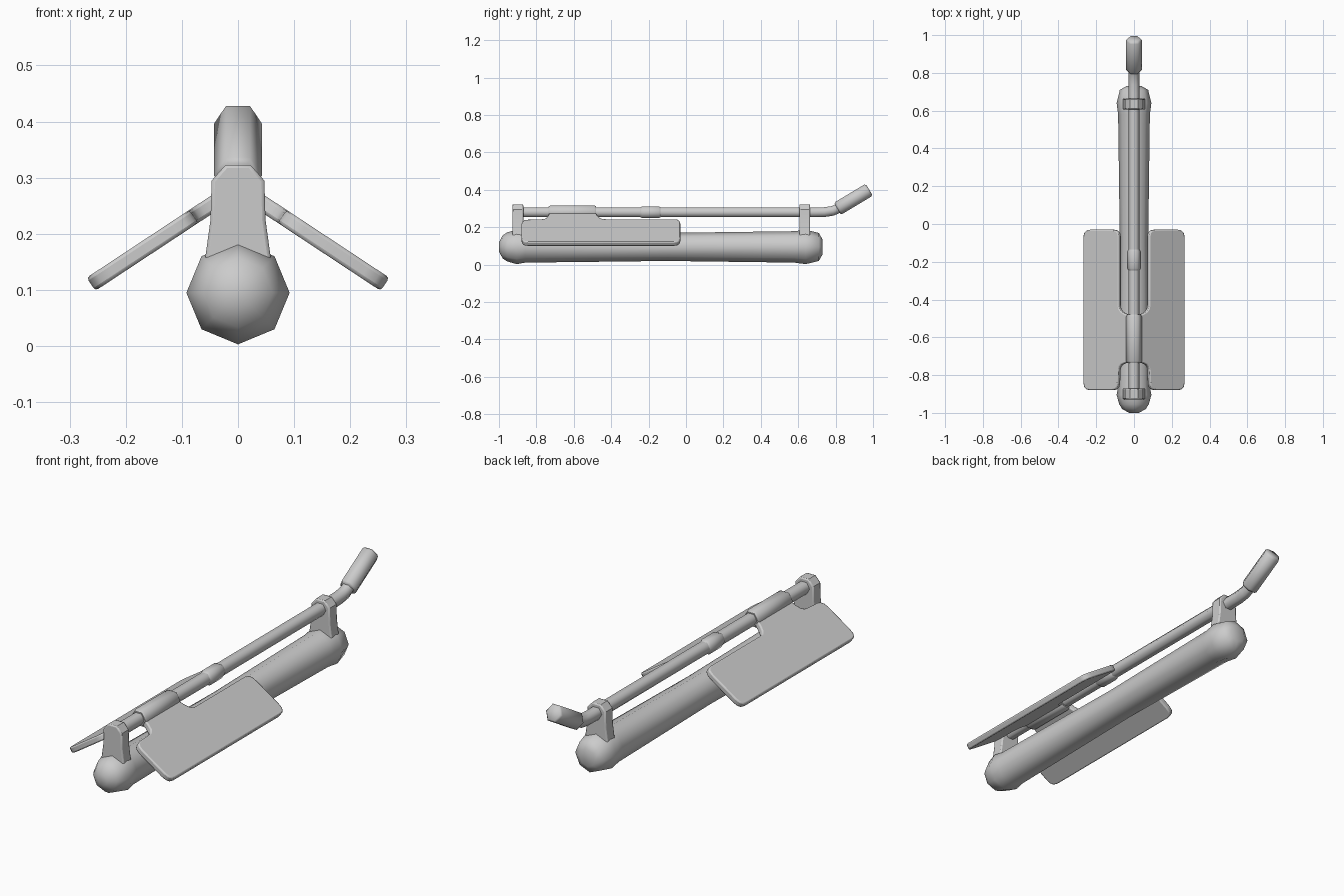
import bpy, bmesh, math
from mathutils import Vector

if "Cube" in bpy.data.objects:
    bpy.data.objects.remove(bpy.data.objects["Cube"])


def finish(name, bm, angle=35):
    bmesh.ops.recalc_face_normals(bm, faces=bm.faces)
    mesh = bpy.data.meshes.new(name)
    bm.to_mesh(mesh)
    bm.free()
    ob = bpy.data.objects.new(name, mesh)
    bpy.context.collection.objects.link(ob)
    bpy.ops.object.select_all(action='DESELECT')
    bpy.context.view_layer.objects.active = ob
    ob.select_set(True)
    bpy.ops.object.shade_smooth_by_angle(angle=math.radians(angle))
    return ob


def sweep(name, path, sides, phase=0.0, angle=62):
    """Capped round section swept along (y, z, radius) points in the x=0 plane."""
    bm = bmesh.new()
    pts = [Vector((0, y, z)) for y, z, r in path]
    rings = []
    for i, (y, z, r) in enumerate(path):
        t = (pts[min(i + 1, len(pts) - 1)] - pts[max(i - 1, 0)]).normalized()
        up = Vector((0, -t.z, t.y))
        ring = []
        for k in range(sides):
            a = phase + 2 * math.pi * k / sides
            ring.append(bm.verts.new(pts[i] + Vector((1, 0, 0)) * r * math.cos(a) + up * r * math.sin(a)))
        rings.append(ring)
    for a, b in zip(rings, rings[1:]):
        for k in range(sides):
            n = (k + 1) % sides
            bm.faces.new((a[k], a[n], b[n], b[k]))
    bm.faces.new(rings[0])
    bm.faces.new(rings[-1])
    return finish(name, bm, angle)


def rounded(points, steps=3):
    """Round each (x, y, radius) corner of an outline."""
    out = []
    for i, (x, y, r) in enumerate(points):
        p = Vector((x, y))
        a = Vector(points[i - 1][:2]) - p
        b = Vector(points[(i + 1) % len(points)][:2]) - p
        if r == 0:
            out.append(p)
            continue
        s, e = p + a.normalized() * r, p + b.normalized() * r
        for k in range(steps + 1):
            t = k / steps
            out.append(s * (1 - t) ** 2 + p * 2 * t * (1 - t) + e * t * t)
    return out


# Main octagonal body with swollen rounded ends
C = 0.095
sweep("main_body", [(y, C, r) for y, r in (
    (-1.0, 0.025), (-0.98, 0.062), (-0.955, 0.078), (-0.905, 0.092), (-0.86, 0.084),
    (-0.1, 0.075), (0.58, 0.084), (0.64, 0.092), (0.71, 0.075), (0.73, 0.04))], 8)

# Upper hexagonal rod, bent up at the back
Z = 0.28
sweep("upper_rod", [(-0.9, Z, 0.03), (0.69, Z, 0.03), (0.74, 0.281, 0.03), (0.785, 0.288, 0.03),
                    (0.82, 0.305, 0.03), (0.86, 0.331, 0.03)], 6)
sweep("rod_collar", [(-0.245, Z, 0.03), (-0.235, Z, 0.036), (-0.145, Z, 0.036), (-0.135, Z, 0.03)], 6)
sweep("hinge_sleeve", [(-0.735, Z, 0.036), (-0.725, Z, 0.042), (-0.49, Z, 0.042), (-0.48, Z, 0.036)], 6)

# Handle grip
d = Vector((math.cos(math.radians(31)), math.sin(math.radians(31))))
o = Vector((0.81, 0.299))
sweep("handle_grip", [(*(o + d * s), r) for s, r in
                      ((0, 0.036), (0.01, 0.043), (0.188, 0.043), (0.198, 0.035))], 6)


# Upright brackets holding the rod
def bracket(name, y0, y1):
    half = [(0.062, 0.13), (0.058, 0.16), (0.049, 0.225), (0.047, 0.295), (0.022, 0.323)]
    outline = half + [(-x, z) for x, z in reversed(half)]
    bm = bmesh.new()
    face = bm.faces.new([bm.verts.new((x, y0, z)) for x, z in outline])
    ext = bmesh.ops.extrude_face_region(bm, geom=[face])
    for v in ext["geom"]:
        if isinstance(v, bmesh.types.BMVert):
            v.co.y = y1
    ob = finish(name, bm)
    bev = ob.modifiers.new("bevel", 'BEVEL')
    bev.width = 0.006
    bev.segments = 2
    bev.limit_method = 'ANGLE'
    bev.angle_limit = math.radians(50)


bracket("front_bracket", -0.928, -0.87)
bracket("back_bracket", 0.606, 0.664)

# Sloping side plates with a narrow tab reaching the sleeve
plate = rounded([(0.02, -0.73, 0), (0.075, -0.745, 0.03), (0.08, -0.88, 0.035), (0.262, -0.88, 0.035),
                 (0.262, -0.03, 0.035), (0.075, -0.03, 0.035), (0.075, -0.46, 0.03), (0.02, -0.485, 0)])
for name, s in (("right_plate", 1), ("left_plate", -1)):
    n = Vector((0.55 * s, 0, 0.835)) * 0.014
    bm = bmesh.new()
    mid = [Vector((p.x * s, p.y, 0.283 - 0.66 * p.x)) for p in plate]
    top = [bm.verts.new(p + n) for p in mid]
    low = [bm.verts.new(p - n) for p in mid]
    bm.faces.new(top)
    bm.faces.new(low[::-1])
    for k in range(len(mid)):
        j = (k + 1) % len(mid)
        bm.faces.new((top[k], low[k], low[j], top[j]))
    ob = finish(name, bm, 40)
    bev = ob.modifiers.new("bevel", 'BEVEL')
    bev.width = 0.006
    bev.segments = 2
    bev.limit_method = 'ANGLE'
    bev.angle_limit = math.radians(60)
